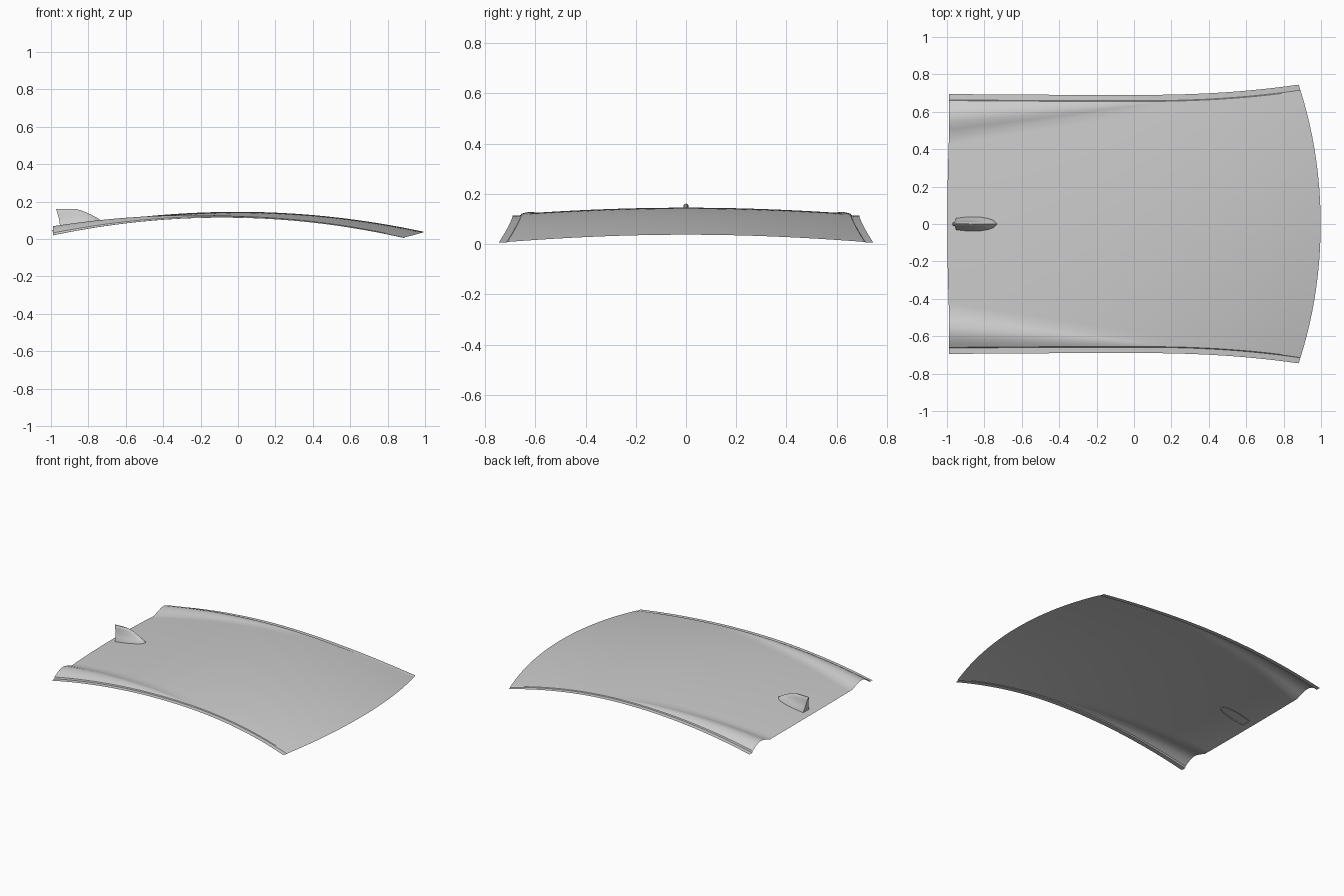
import bpy, bmesh, math

cube = bpy.data.objects.get("Cube")
if cube:
    bpy.data.objects.remove(cube, do_unlink=True)

paint = bpy.data.materials.new("light_grey_paint")
paint.use_nodes = True
grey = (0.6, 0.6, 0.6, 1)
paint.diffuse_color = grey
paint.node_tree.nodes["Principled BSDF"].inputs["Base Color"].default_value = grey


def finish(name, bm, angle):
    mesh = bpy.data.meshes.new(name)
    bm.to_mesh(mesh)
    bm.free()
    mesh.materials.append(paint)
    ob = bpy.data.objects.new(name, mesh)
    bpy.context.collection.objects.link(ob)
    bpy.ops.object.select_all(action="DESELECT")
    ob.select_set(True)
    bpy.context.view_layer.objects.active = ob
    bpy.ops.object.shade_smooth_by_angle(angle=math.radians(angle))
    return ob


def mix(a, b, t):
    return a + (b - a) * t


def bridge(bm, rows, closed=False):
    for a, b in zip(rows, rows[1:]):
        n = len(a)
        for i in range(n if closed else n - 1):
            j = (i + 1) % n
            bm.faces.new((a[i], a[j], b[j], b[i]))


# Shape of the roof along its length
def edge_y(x):
    return 0.655 + 0.055 * (max(x, 0) / 0.88) ** 2.3 + 0.005 * min(x, 0) ** 2


def crown_z(x, y):
    centre = 0.145 - (0.108 if x > 0 else 0.1) * x * x
    drop = 0.025 + 0.02 * x + 0.01 * x * x
    return centre - drop * (y / edge_y(x)) ** 2


# Raised side ridges: rear position, forward position, share of ridge height
RIDGE = [(0.46, 0.64, 0), (0.50, 0.642, 0.5), (0.54, 0.644, 0.92),
         (0.575, 0.646, 1), (0.61, 0.65, 0.72), (0.635, 0.652, 0.35)]
INNER = 12


def half_section(x):
    """Points from the centre line out to the side flange."""
    t = min(1, (x + 1) / 1.1)
    w = edge_y(x)
    scale = w / 0.655
    height = 0.033 * (1 - t) ** 1.3
    foot = mix(RIDGE[0][0], RIDGE[0][1], t) * scale
    pts = [(foot * i / INNER, 0) for i in range(INNER)]
    pts += [(mix(a, b, t) * scale, h * height) for a, b, h in RIDGE]
    pts = [(y, crown_z(x, y) + h) for y, h in pts]
    edge = crown_z(x, w)
    step = 0.006 + 0.006 * max(0, -x) ** 2 - 0.003 * max(0, x)
    pts += [(w, edge), (w + 0.004, edge - step), (w + 0.035, edge - step - 0.001)]
    return pts


# Roof panel with a bowed front edge
ROWS = 48
bm = bmesh.new()
rows = []
nominal = [p[0] for p in half_section(0.88)]
for r in range(ROWS + 1):
    u = r / ROWS
    half = []
    for k, y_end in enumerate(nominal):
        s = (y_end / 0.745) ** 2
        x = mix(-0.998 + 0.01 * s, 0.998 - 0.118 * s, u)
        y, z = half_section(x)[k]
        half.append((x, y, z))
    full = [(x, -y, z) for x, y, z in half[:0:-1]] + half
    rows.append([bm.verts.new(p) for p in full])
bridge(bm, rows)
bmesh.ops.recalc_face_normals(bm, faces=bm.faces)
if sum(f.normal.z for f in bm.faces) < 0:
    bmesh.ops.reverse_faces(bm, faces=bm.faces)
finish("roof_panel", bm, 30)

# Antenna fin lofted upward: rear x, rear z, nose x, nose z, half width
LEVELS = [(-0.95, 0.048, -0.73, 0.088, 0.040), (-0.951, 0.066, -0.733, 0.099, 0.037),
          (-0.954, 0.085, -0.752, 0.112, 0.026), (-0.958, 0.11, -0.785, 0.130, 0.017),
          (-0.965, 0.137, -0.825, 0.148, 0.012), (-0.970, 0.153, -0.855, 0.157, 0.009),
          (-0.972, 0.159, -0.87, 0.161, 0.004)]
OUTLINE = [(0, 0.8), (0.2, 0.93), (0.4, 1), (0.6, 0.95), (0.78, 0.78), (0.92, 0.48), (1, 0)]
bm = bmesh.new()
rings = []
for xr, zr, xn, zn, w in LEVELS:
    side = [(mix(xr, xn, s), w * f, mix(zr, zn, s)) for s, f in OUTLINE]
    loop = side + [(x, -y, z) for x, y, z in side[-2::-1]]
    rings.append([bm.verts.new(p) for p in loop])
bridge(bm, rings, closed=True)
bm.faces.new(rings[-1])
bmesh.ops.recalc_face_normals(bm, faces=bm.faces)
finish("antenna_fin", bm, 40)
